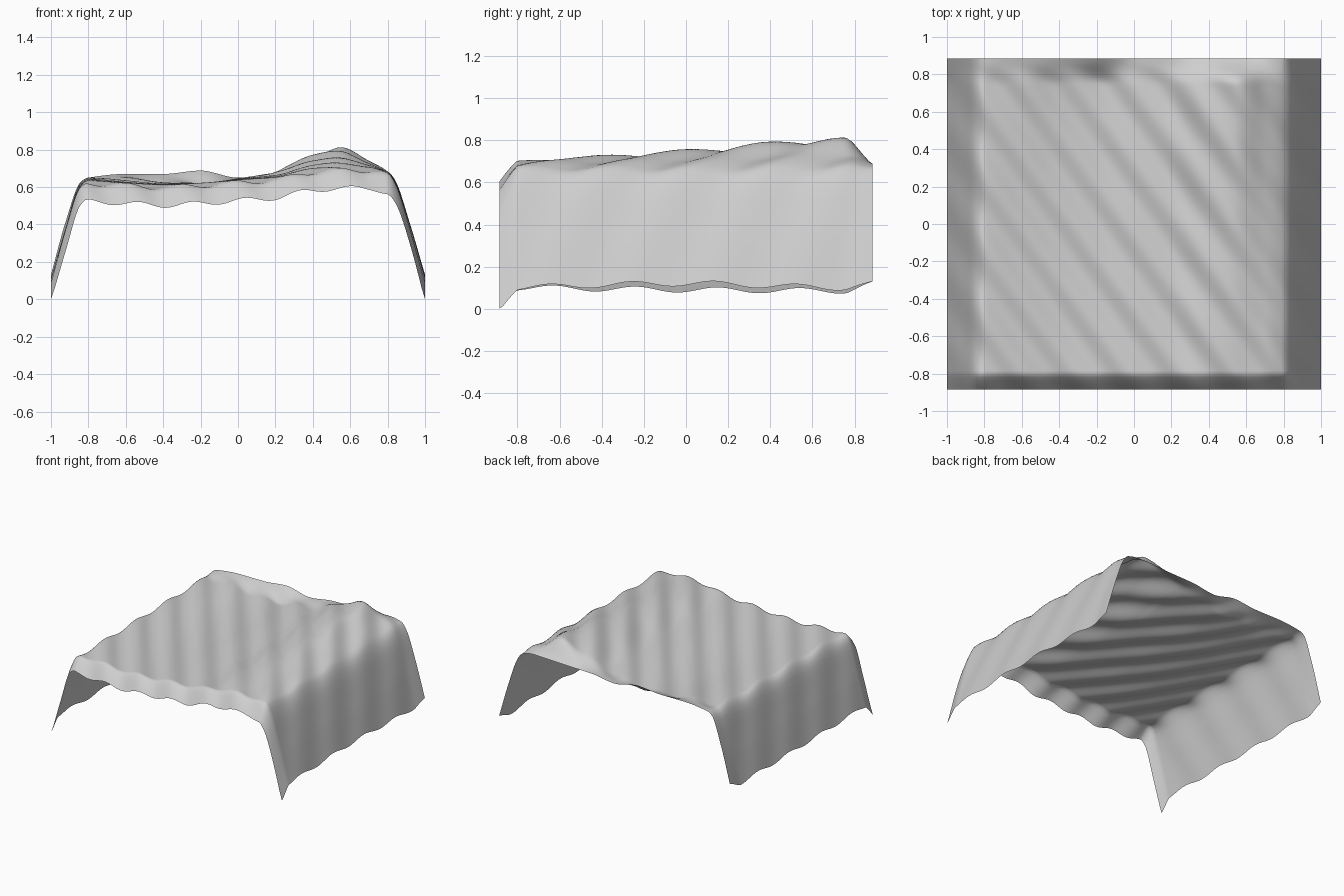
import bpy, bmesh, math

if "Cube" in bpy.data.objects:
    bpy.data.objects.remove(bpy.data.objects["Cube"])

HALF_Y = 0.885
NX, NY = 120, 106

# Cross-sections: heights at shared x stations, for several y positions
XS = [-1, -.92, -.84, -.8, -.6, -.4, -.2, 0, .2, .4, .55, .7, .8, .84, .92, 1]
SECTIONS = [
    (-0.80, [.10, .37, .595, .62, .61, .60, .61, .625, .64, .68, .69, .69, .665, .61, .38, .10]),
    (0.00, [.09, .37, .60, .63, .615, .605, .61, .63, .65, .715, .745, .71, .665, .615, .39, .12]),
    (0.75, [.085, .38, .615, .64, .64, .62, .61, .635, .675, .765, .80, .73, .675, .625, .39, .10]),
    (HALF_Y, [.13, .42, .63, .65, .67, .67, .688, .65, .675, .68, .685, .69, .67, .62, .40, .13]),
]


def curve(xs, ys, x):
    """Monotone cubic interpolation through the points."""
    n = len(xs)
    slope = [(ys[i + 1] - ys[i]) / (xs[i + 1] - xs[i]) for i in range(n - 1)]

    def tangent(i):
        if i == 0:
            return slope[0]
        if i == n - 1:
            return slope[-1]
        a, b = slope[i - 1], slope[i]
        return 0 if a * b <= 0 else 2 * a * b / (a + b)

    i = max(k for k in range(n - 1) if k == 0 or xs[k] <= x)
    h = xs[i + 1] - xs[i]
    t = (x - xs[i]) / h
    return ((2 * t**3 - 3 * t**2 + 1) * ys[i] + (t**3 - 2 * t**2 + t) * h * tangent(i)
            + (3 * t**2 - 2 * t**3) * ys[i + 1] + (t**3 - t**2) * h * tangent(i + 1))


def smooth(t):
    t = max(0, min(1, t))
    return t * t * (3 - 2 * t)


def height(x, y, column):
    yc = max(y, -0.80)
    z = curve([s[0] for s in SECTIONS], column, yc)
    # Diagonal ripples, fading out at the back hem
    ripple = 0.013 * math.cos(2 * math.pi * (x / 0.284 + y / 0.39 - 1.866))
    z += ripple * (1 - smooth((y - 0.74) / 0.12))
    # Front hem folds down
    if y < -0.80:
        z -= 0.098 * ((-0.80 - y) / 0.085) ** 1.2
    return z


# Draped cloth sheet
bm = bmesh.new()
rows = []
for i in range(NX + 1):
    x = -1 + 2 * i / NX
    column = [curve(XS, s[1], x) for s in SECTIONS]
    rows.append([])
    for j in range(NY + 1):
        y = -HALF_Y + 2 * HALF_Y * j / NY
        rows[-1].append(bm.verts.new((x, y, max(0, height(x, y, column)))))
for i in range(NX):
    for j in range(NY):
        f = bm.faces.new((rows[i][j], rows[i + 1][j], rows[i + 1][j + 1], rows[i][j + 1]))
        f.smooth = True
# Rest the lowest corner on the ground
low = min(v.co.z for v in bm.verts)
for v in bm.verts:
    v.co.z -= low

mesh = bpy.data.meshes.new("draped_cloth")
bm.to_mesh(mesh)
bm.free()
cloth = bpy.data.objects.new("draped_cloth", mesh)
bpy.context.collection.objects.link(cloth)

grey = bpy.data.materials.new("light_grey")
grey.diffuse_color = (0.62, 0.62, 0.62, 1)
grey.use_nodes = True
grey.node_tree.nodes["Principled BSDF"].inputs["Base Color"].default_value = grey.diffuse_color
mesh.materials.append(grey)
